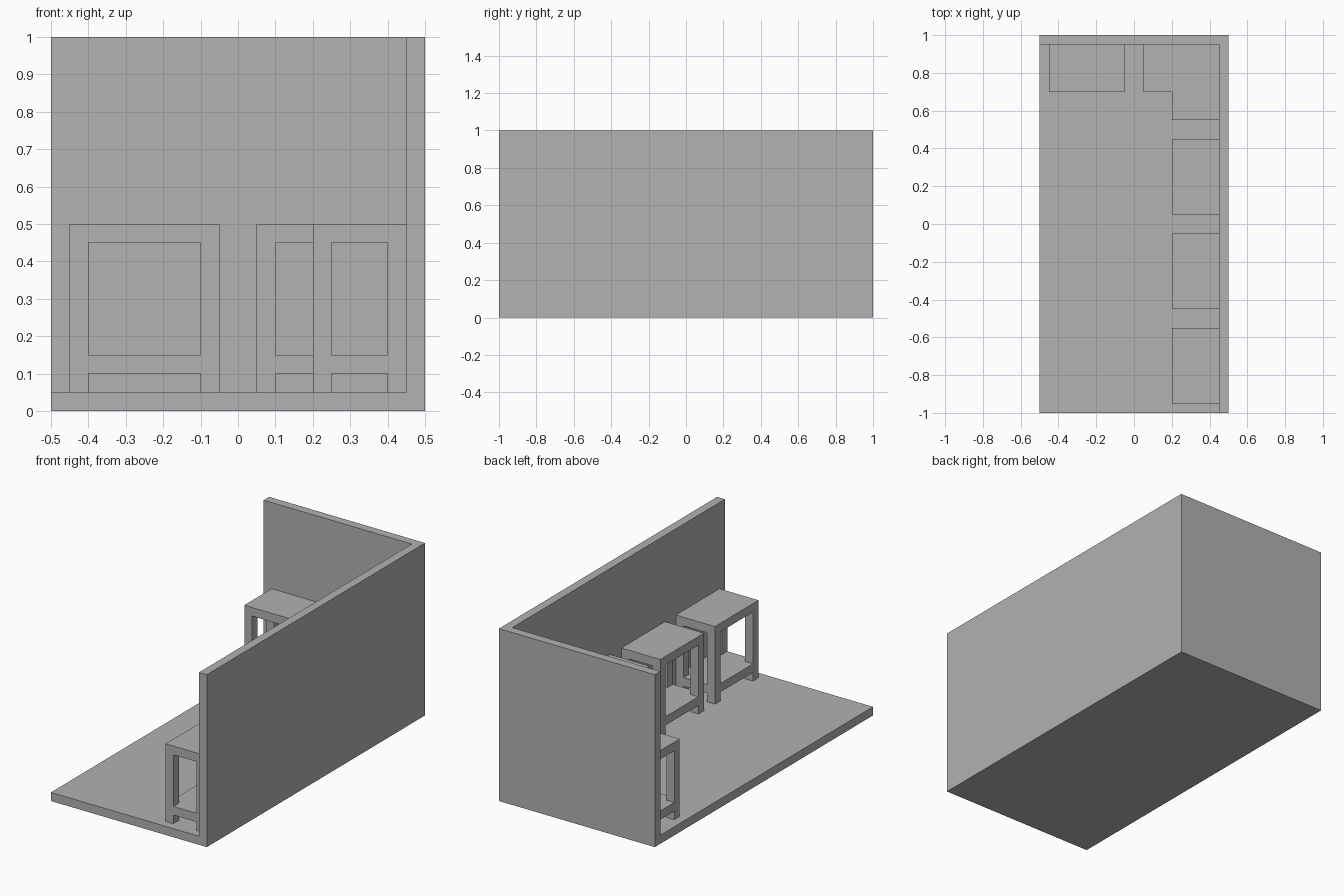
import bpy
import bmesh
from mathutils import Vector

cube = bpy.data.objects.get("Cube")
if cube:
    bpy.data.objects.remove(cube, do_unlink=True)

# Single plain material
grey = bpy.data.materials.new("plain_grey")
grey.use_nodes = True
colour = (0.445, 0.445, 0.445, 1)
grey.diffuse_color = colour
grey.node_tree.nodes["Principled BSDF"].inputs["Base Color"].default_value = colour

T = 0.05          # thickness of every board, wall and leg
LONG, DEEP = 0.4, 0.25
FLOOR, SHELF, TOP = T, 0.1, 0.45


def prism(bm, outline, z0, z1):
    """Extrude a counter-clockwise outline from z0 up to z1."""
    low = [bm.verts.new((x, y, z0)) for x, y in outline]
    high = [bm.verts.new((x, y, z1)) for x, y in outline]
    bm.faces.new(low[::-1])
    bm.faces.new(high)
    for i in range(len(low)):
        j = (i + 1) % len(low)
        bm.faces.new((low[i], low[j], high[j], high[i]))


def rect(x0, y0, x1, y1):
    return [(x0, y0), (x1, y0), (x1, y1), (x0, y1)]


def finish(bm, name):
    mesh = bpy.data.meshes.new(name)
    bm.to_mesh(mesh)
    bm.free()
    mesh.materials.append(grey)
    obj = bpy.data.objects.new(name, mesh)
    bpy.context.collection.objects.link(obj)
    return obj


def leg_corners(x0, y0, x1, y1):
    return [(x, y) for x in (x0, x1 - T) for y in (y0, y1 - T)]


def table(name, outline, legs):
    """Top board and low shelf of one outline, standing on square legs."""
    bm = bmesh.new()
    prism(bm, outline, TOP, TOP + T)
    prism(bm, outline, SHELF, SHELF + T)
    for x, y in legs:
        foot = rect(x, y, x + T, y + T)
        prism(bm, foot, FLOOR, SHELF)
        prism(bm, foot, SHELF + T, TOP)
    return finish(bm, name)


# Floor slab
bm = bmesh.new()
prism(bm, rect(-0.5, -1, 0.5, 1), 0, FLOOR)
finish(bm, "floor")

# Side and back wall as one L
bm = bmesh.new()
prism(bm, [(0.5 - T, -1), (0.5, -1), (0.5, 1), (-0.5, 1),
           (-0.5, 1 - T), (0.5 - T, 1 - T)], FLOOR, 1)
finish(bm, "walls")

# Tables along the side wall
wall_x, wall_y = 0.5 - T, 1 - T
for i in range(3):
    y = -wall_y + i * 0.5
    box = (wall_x - DEEP, y, wall_x, y + LONG)
    table(f"side_table_{i + 1}", rect(*box), leg_corners(*box))

# Table against the back wall
box = (-wall_x, wall_y - DEEP, -wall_x + LONG, wall_y)
table("back_table", rect(*box), leg_corners(*box))

# Corner table: a side table and a back table joined in an L
side = (wall_x - DEEP, wall_y - LONG, wall_x, wall_y)
back = (wall_x - LONG, wall_y - DEEP, wall_x, wall_y)
outline = [(side[0], side[1]), (wall_x, side[1]), (wall_x, wall_y),
           (back[0], wall_y), (back[0], back[1]), (side[0], back[1])]
legs = leg_corners(*side) + leg_corners(*back)[:3]
table("corner_table", outline, legs)
